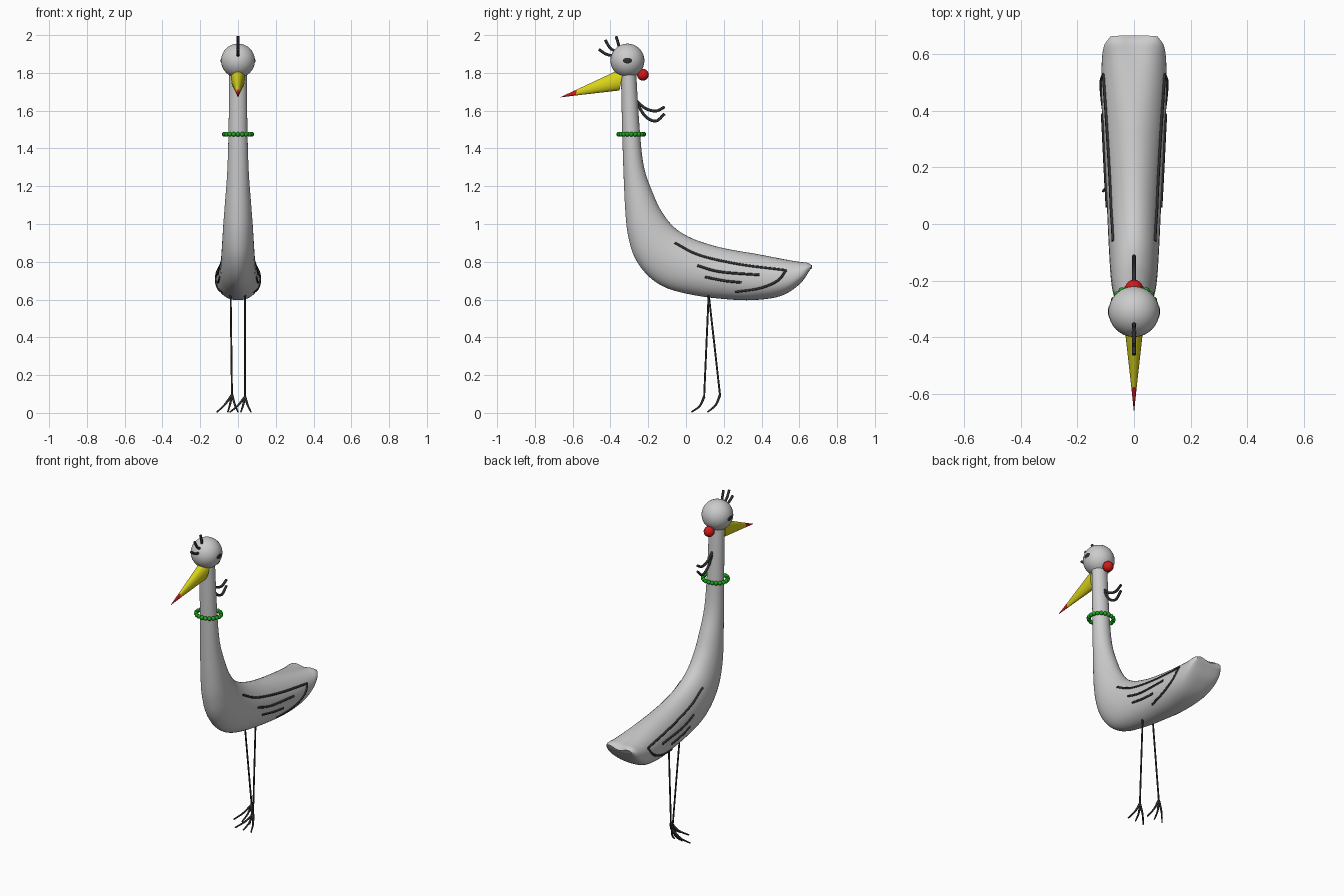
import bpy, bmesh, math
from mathutils import Vector
from mathutils.bvhtree import BVHTree

if "Cube" in bpy.data.objects:
    bpy.data.objects.remove(bpy.data.objects["Cube"])


def material(name, rgb):
    m = bpy.data.materials.new(name)
    m.use_nodes = True
    m.diffuse_color = (*rgb, 1)
    m.node_tree.nodes["Principled BSDF"].inputs["Base Color"].default_value = (*rgb, 1)
    return m


GREY = material("pale grey", (0.6, 0.6, 0.6))
DARK = material("charcoal", (0.03, 0.03, 0.03))
YELLOW = material("yellow", (0.7, 0.66, 0.01))
RED = material("red", (0.65, 0.01, 0.01))
GREEN = material("green", (0.01, 0.4, 0.01))


def add_object(name, bm, mat):
    bmesh.ops.recalc_face_normals(bm, faces=bm.faces)
    for f in bm.faces:
        f.smooth = len(f.verts) < 5
    mesh = bpy.data.meshes.new(name)
    bm.to_mesh(mesh)
    bm.free()
    mesh.materials.append(mat)
    obj = bpy.data.objects.new(name, mesh)
    bpy.context.collection.objects.link(obj)
    return obj


def ball(name, centre, size, mat, segments=32):
    bm = bmesh.new()
    bmesh.ops.create_uvsphere(bm, u_segments=segments, v_segments=segments // 2, radius=1)
    bmesh.ops.scale(bm, vec=size, verts=bm.verts)
    bmesh.ops.translate(bm, vec=centre, verts=bm.verts)
    return add_object(name, bm, mat)


def loft(bm, rings):
    loops = [[bm.verts.new(p) for p in ring] for ring in rings]
    for a, b in zip(loops, loops[1:]):
        for i in range(len(a)):
            j = (i + 1) % len(a)
            bm.faces.new((a[i], a[j], b[j], b[i]))
    bm.faces.new(loops[0])
    bm.faces.new(loops[-1])


def spline(rows, steps):
    """Smooth curve through rows of any dimension."""
    rows = [Vector(r) for r in rows]
    ext = [2 * rows[0] - rows[1]] + rows + [2 * rows[-1] - rows[-2]]
    out = []
    for a, b, c, d in zip(ext, ext[1:], ext[2:], ext[3:]):
        for k in range(steps):
            t = k / steps
            out.append(b + (c - a) * (t / 2) + (2 * a - 5 * b + 4 * c - d) * (t * t / 2)
                       + (3 * b - a - 3 * c + d) * (t ** 3 / 2))
    return out + [rows[-1]]


def tube(name, points, radius, mat=DARK, steps=6, tip=None):
    pts = spline(points, steps)
    tip = tip or radius
    bm = bmesh.new()
    rings = []
    for i, p in enumerate(pts):
        along = (pts[min(i + 1, len(pts) - 1)] - pts[max(i - 1, 0)]).normalized()
        side = along.cross(Vector((1, 0.02, 0.01))).normalized()
        up = along.cross(side)
        r = radius + (tip - radius) * i / (len(pts) - 1)
        rings.append([p + r * (side * math.cos(k * math.pi / 4) + up * math.sin(k * math.pi / 4))
                      for k in range(8)])
    loft(bm, rings)
    return add_object(name, bm, mat)


# Neck and body: back edge (y, z), front edge (y, z), half width
stations = [
    (-.265, 1.82, -.345, 1.82, .046), (-.245, 1.5, -.338, 1.5, .05),
    (-.222, 1.3, -.33, 1.25, .057), (-.17, 1.15, -.32, 1.05, .07),
    (-.125, 1.06, -.305, .93, .078), (-.06, .98, -.27, .82, .084),
    (.03, .925, -.2, .725, .089), (.14, .887, -.1, .66, .094),
    (.25, .862, .05, .622, .1), (.4, .838, .2, .603, .108),
    (.52, .82, .35, .597, .115), (.6, .809, .5, .618, .115),
    (.645, .803, .6, .68, .108), (.667, .788, .656, .755, .085)]
rings = []
levels = spline(stations, 5)
for n, (by, bz, fy, fz, w) in enumerate(levels):
    tail = max(0, n / (len(levels) - 1) * 3 - 2)
    power = 1 - 0.25 * tail
    ring = []
    for k in range(40):
        c, s = math.cos(k * math.pi / 20), math.sin(k * math.pi / 20)
        x = math.copysign(abs(c) ** power, c) * w
        v = (math.copysign(abs(s) ** power, s) + 1) / 2
        dent = 0.022 * tail * v * math.exp(-(x / 0.045) ** 2)
        ring.append((x, fy + (by - fy) * v, fz + (bz - fz) * v - dent))
    rings.append(ring)
bm = bmesh.new()
loft(bm, rings)
bmesh.ops.recalc_face_normals(bm, faces=bm.faces)
surface = BVHTree.FromBMesh(bm)
add_object("neck_and_body", bm, GREY)

# Head, eyes and the ball behind the head
ball("head", (0, -.31, 1.865), (.09, .09, .09), GREY)
for side, label in ((1, "left"), (-1, "right")):
    ball(label + "_eye", (side * .083, -.31, 1.865), (.009, .026, .018), DARK, 20)
ball("nape_ball", (0, -.228, 1.79), (.031, .031, .031), RED, 24)

# Beak: tapering oval cone with a coloured tip
root, tip = Vector((0, -.34, 1.768)), Vector((0, -.665, 1.671))


def beak_part(name, t0, t1, mat):
    bm = bmesh.new()
    rings = []
    for t in (t0, t1):
        c, f = root.lerp(tip, t), max(1 - t, 0.01)
        rings.append([c + f * Vector((.036 * math.cos(a), .012 * math.sin(a), .061 * math.sin(a)))
                      for a in (k * math.pi / 14 for k in range(28))])
    loft(bm, rings)
    add_object(name, bm, mat)


beak_part("beak", 0, .74, YELLOW)
beak_part("beak_tip", .74, 1, RED)

# Bead necklace
for k in range(20):
    a = k * math.pi / 10
    ball("necklace_bead", (.073 * math.cos(a), -.29 + .066 * math.sin(a), 1.475),
         (.0125, .0125, .0125), GREEN, 12)

# Crest on the head and tuft behind the neck, all on the centre plane
plumes = {
    "crest_front": [(-.375, 1.89), (-.42, 1.898), (-.462, 1.925)],
    "crest_middle": [(-.36, 1.91), (-.4, 1.93), (-.428, 1.975)],
    "crest_back": [(-.352, 1.93), (-.36, 1.96), (-.37, 1.994)],
    "tuft_upper": [(-.26, 1.65), (-.215, 1.612), (-.16, 1.598), (-.113, 1.62)],
    "tuft_lower": [(-.26, 1.64), (-.215, 1.57), (-.16, 1.545), (-.113, 1.583)]}
for name, path in plumes.items():
    tube(name, [(0, y, z) for y, z in path], .0075)

# Wing lines laid on the flanks
wing_lines = {
    "wing_top_line": [(-.06, .9), (.07, .835), (.28, .787), (.53, .755)],
    "wing_tip_line": [(.53, .755), (.485, .7), (.39, .66), (.26, .64)],
    "wing_middle_line": [(.06, .78), (.18, .747), (.39, .73)],
    "wing_lower_line": [(.1, .72), (.2, .7), (.295, .69)]}
for side, label in ((1, "left_"), (-1, "right_")):
    for name, path in wing_lines.items():
        points = []
        for p in spline([(y, z, 0) for y, z in path], 6):
            hit = surface.ray_cast(Vector((side, p.x, p.y)), Vector((-side, 0, 0)))[0]
            if hit:
                points.append(hit)
        tube(label + name, points, .0065, steps=1)

# Legs and three-toed feet
for label, hip, ankle, y_toe in (
        ("left", (.037, .12, .63), (.037, .096, .085), .03),
        ("right", (-.039, .12, .63), (-.032, .18, .095), .115)):
    tube(label + "_leg", [hip, ankle], .005, steps=2)
    a = Vector(ankle)
    for spread in (-.079, -.022, .032):
        end = Vector((a.x + spread, y_toe, .005))
        middle = a.lerp(end, .5) + Vector((0, .01, -.008))
        tube(label + "_toe", [a, middle, end], .007, steps=4, tip=.004)
